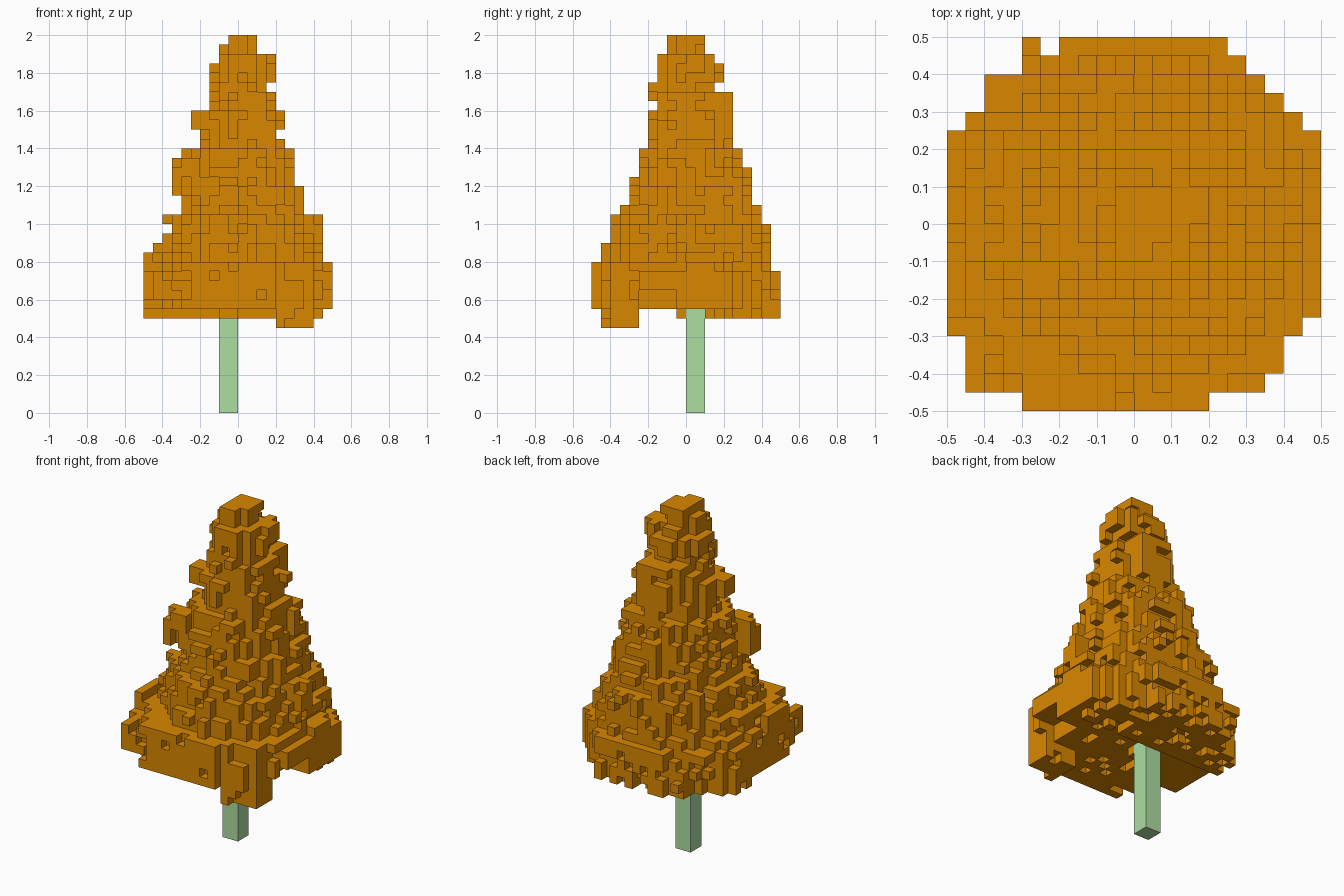
import bpy, bmesh, random
from mathutils import Vector, noise

random.seed(5)
V = 0.05  # voxel size

cube = bpy.data.objects.get("Cube")
if cube:
    bpy.data.objects.remove(cube, do_unlink=True)


def make_material(name, rgb):
    m = bpy.data.materials.new(name)
    m.use_nodes = True
    m.diffuse_color = (*rgb, 1)
    m.node_tree.nodes["Principled BSDF"].inputs["Base Color"].default_value = (*rgb, 1)
    return m


def voxel_object(name, cells, material):
    """Mesh of the exposed sides of a set of integer cells."""
    bm = bmesh.new()
    verts = {}
    for c in sorted(cells):
        for axis in range(3):
            for side in (0, 1):
                n = list(c)
                n[axis] += 2 * side - 1
                if tuple(n) in cells:
                    continue
                u, w = (axis + 1) % 3, (axis + 2) % 3
                ring = []
                for du, dw in ((0, 0), (1, 0), (1, 1), (0, 1)):
                    p = list(c)
                    p[axis] += side
                    p[u] += du
                    p[w] += dw
                    p = tuple(p)
                    if p not in verts:
                        verts[p] = bm.verts.new([V * q for q in p])
                    ring.append(verts[p])
                bm.faces.new(ring if side else ring[::-1])
    mesh = bpy.data.meshes.new(name)
    bm.to_mesh(mesh)
    bm.free()
    mesh.materials.append(material)
    obj = bpy.data.objects.new(name, mesh)
    bpy.context.collection.objects.link(obj)
    return obj


def box(x0, x1, y0, y1, z0, z1):
    return {(x, y, z) for x in range(x0, x1) for y in range(y0, y1) for z in range(z0, z1)}


# Foliage outline: first layer, then reach to -x, +x, -y, +y in voxels
PROFILE = [
    (11, 10, 10, 10, 10), (15, 10, 10, 10, 9), (16, 9, 9, 9, 9),
    (18, 8, 8, 8, 9), (20, 8, 7, 8, 8), (21, 7, 7, 7, 8),
    (22, 6, 7, 6, 7), (24, 6, 6, 6, 7), (26, 6, 6, 5, 6),
    (28, 4, 5, 4, 5), (32, 3, 4, 4, 5), (34, 3, 3, 4, 3),
    (35, 3, 4, 3, 4), (37, 2, 4, 3, 3), (38, 2, 2, 2, 2), (39, 1, 2, 2, 2),
]


def roundness(x, y, z):
    """Corner fullness of the outline: the +x +y side bulges, the -x -y side is lean."""
    if z < 16:
        return 2.5
    if x >= 0 and y >= 0:
        return 2.8
    return 1.6 if x < 0 and y < 0 else 2.1


# Tapering body with a ragged surface
foliage = set()
for z in range(11, 40):
    _, left, right, front, back = [row for row in PROFILE if row[0] <= z][-1]
    for x in range(-left, right):
        for y in range(-front, back):
            rx = right if x >= 0 else left
            ry = back if y >= 0 else front
            p = roundness(x, y, z)
            s = ((abs(x + .5) / rx) ** p + (abs(y + .5) / ry) ** p) ** (1 / p)
            slack = (1 - s) * (rx + ry) / 2
            patch = noise.noise(Vector((x, y, z)) * 0.37)
            limit = min(1, rx / 5) * (0.45 + 0.6 * patch + random.uniform(-0.5, 0.5))
            if slack > min(1.3, max(0, limit)):
                foliage.add((x, y, z))

# Notch beside the hanging clump
foliage -= box(7, 10, -5, -1, 11, 13)

# Clumps, slabs and twigs standing out of the body, with how densely each is filled
CLUMPS = [
    (4, 8, -8, -5, 9, 10, 0.7), (4, 8, -8, -5, 10, 14, 0.9), (4, 7, -9, -8, 9, 14, 0.75),
    (-9, -6, -9, -6, 12, 15, 0.75), (-7, -4, -4, -2, 23, 27, 0.8),
    (-5, -2, -2, 0, 30, 32, 0.8), (7, 9, -1, 1, 18, 21, 0.75),
    (8, 10, -5, 5, 13, 15, 0.95), (8, 10, -1, 5, 11, 13, 0.95),
    (-6, 5, 9, 10, 11, 15, 0.75), (-6, 4, -10, -9, 11, 16, 0.7),
    (-10, -9, -6, 5, 11, 17, 0.65), (0, 3, 4, 5, 28, 34, 0.7),
    (-2, 0, -1, 0, 10, 11, 1), (-1, 1, -2, 2, 38, 40, 1), (-1, 2, -1, 1, 38, 40, 1),
]
for *bounds, density in CLUMPS:
    foliage |= {c for c in sorted(box(*bounds)) if random.random() < density}

# Uneven underside
for x in range(-10, 10):
    for y in range(-10, 10):
        if (x, y, 11) not in foliage:
            continue
        if y >= 2 and x < 9 and random.random() < 0.75:
            foliage.add((x, y, 10))
        elif y < 2 and (x, y, 10) not in foliage and random.random() < 0.15:
            foliage.discard((x, y, 11))

# Keep only the cells joined to the core
joined, stack = set(), [(0, 0, 20)]
while stack:
    c = stack.pop()
    if c in foliage and c not in joined:
        joined.add(c)
        x, y, z = c
        stack += [(x + 1, y, z), (x - 1, y, z), (x, y + 1, z),
                  (x, y - 1, z), (x, y, z + 1), (x, y, z - 1)]

orange = make_material("autumn orange", (0.70, 0.242, 0.0))
green = make_material("pale green", (0.417, 0.725, 0.357))
voxel_object("foliage", joined, orange)

# Square trunk
bpy.ops.mesh.primitive_cube_add(size=1, location=(-0.05, 0.05, 0.305))
trunk = bpy.context.object
trunk.name = "trunk"
trunk.scale = (0.1, 0.1, 0.61)
trunk.data.materials.append(green)
